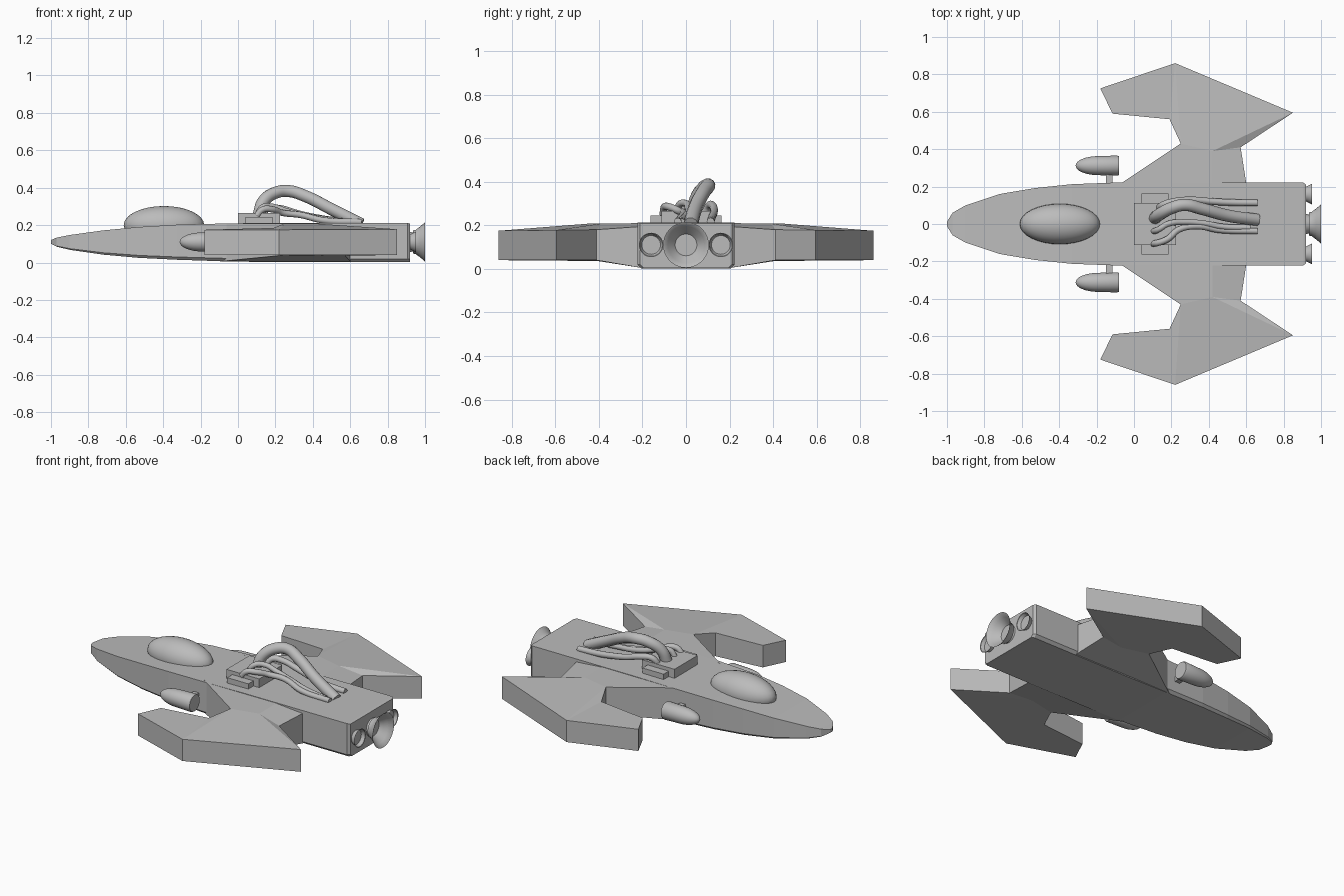
import bpy, bmesh, math
from mathutils import Vector

if "Cube" in bpy.data.objects:
    bpy.data.objects.remove(bpy.data.objects["Cube"])

grey = bpy.data.materials.new("hull grey")
grey.diffuse_color = (0.5, 0.5, 0.5, 1)
grey.use_nodes = True
grey.node_tree.nodes["Principled BSDF"].inputs["Base Color"].default_value = grey.diffuse_color


def finish(name, bm, smooth=None, mirror=False):
    bmesh.ops.remove_doubles(bm, verts=bm.verts, dist=1e-5)
    bmesh.ops.recalc_face_normals(bm, faces=bm.faces)
    me = bpy.data.meshes.new(name)
    bm.to_mesh(me)
    bm.free()
    ob = bpy.data.objects.new(name, me)
    bpy.context.collection.objects.link(ob)
    me.materials.append(grey)
    if smooth:
        bpy.ops.object.select_all(action='DESELECT')
        ob.select_set(True)
        bpy.context.view_layer.objects.active = ob
        bpy.ops.object.shade_smooth_by_angle(angle=math.radians(smooth))
    if mirror:
        m = ob.modifiers.new("mirror", 'MIRROR')
        m.use_axis = (False, True, False)
    return ob


def box(name, x0, x1, y0, y1, z0, z1, mirror=False):
    bm = bmesh.new()
    bmesh.ops.create_cube(bm, size=1)
    for v in bm.verts:
        v.co = Vector(((x0 + x1) / 2 + v.co.x * (x1 - x0),
                       (y0 + y1) / 2 + v.co.y * (y1 - y0),
                       (z0 + z1) / 2 + v.co.z * (z1 - z0)))
    return finish(name, bm, mirror=mirror)


def lathe_x(name, profile, y, z, mirror=False, n=32):
    """Turn a profile of (x, radius) about a line along x."""
    bm = bmesh.new()
    rings = [[bm.verts.new((x, y + r * math.cos(2 * math.pi * i / n),
                            z + r * math.sin(2 * math.pi * i / n)))
              for i in range(n)] for x, r in profile]
    for a, b in zip(rings, rings[1:]):
        for i in range(n):
            j = (i + 1) % n
            bm.faces.new((a[i], a[j], b[j], b[i]))
    return finish(name, bm, smooth=35, mirror=mirror)


def pipe(name, points, radius):
    cu = bpy.data.curves.new(name, 'CURVE')
    cu.dimensions = '3D'
    cu.bevel_depth = radius
    cu.bevel_resolution = 4
    cu.use_fill_caps = True
    cu.resolution_u = 8
    sp = cu.splines.new('BEZIER')
    sp.bezier_points.add(len(points) - 1)
    for p, co in zip(sp.bezier_points, points):
        p.co = co
        p.handle_left_type = p.handle_right_type = 'AUTO'
    ob = bpy.data.objects.new(name, cu)
    bpy.context.collection.objects.link(ob)
    cu.materials.append(grey)
    bpy.ops.object.select_all(action='DESELECT')
    ob.select_set(True)
    bpy.context.view_layer.objects.active = ob
    bpy.ops.object.convert(target='MESH')
    bpy.ops.object.shade_smooth_by_angle(angle=math.radians(40))


# Hull: flat-topped sections (x, half width, bottom, top) with a small lower chamfer
stations = [(-1.0, 0.012, 0.10, 0.12), (-0.97, 0.06, 0.085, 0.133),
            (-0.9, 0.10, 0.068, 0.147), (-0.72, 0.16, 0.042, 0.172),
            (-0.53, 0.192, 0.025, 0.19), (-0.33, 0.213, 0.015, 0.202),
            (-0.06, 0.223, 0.006, 0.209), (0.2, 0.223, 0.002, 0.212),
            (0.905, 0.222, 0.002, 0.212), (0.92, 0.21, 0.004, 0.208)]
bm = bmesh.new()
rings = []
for x, w, lo, hi in stations:
    c = (hi - lo) * 0.08
    rings.append([bm.verts.new((x, y, z)) for y, z in
                  ((-w, hi), (w, hi), (w, lo + c), (w - c, lo), (c - w, lo), (-w, lo + c))])
for a, b in zip(rings, rings[1:]):
    for i in range(6):
        j = (i + 1) % 6
        bm.faces.new((a[i], a[j], b[j], b[i]))
bm.faces.new(rings[0])
bm.faces.new(rings[-1])
finish("hull", bm)

# Wings: forked slabs (x, y, bottom, top)
pts = [(-0.095, 0.20, 0.006, 0.209), (0.25, 0.43, 0.04, 0.209), (0.19, 0.56, 0.04, 0.185),
       (-0.115, 0.59, 0.04, 0.177), (-0.18, 0.725, 0.04, 0.175), (0.22, 0.86, 0.04, 0.175),
       (0.85, 0.595, 0.04, 0.178), (0.57, 0.41, 0.04, 0.18), (0.603, 0.20, 0.004, 0.195),
       (0.42, 0.20, 0.004, 0.21), (0.42, 0.39, 0.036, 0.208)]
patches = [(0, 1, 10, 9), (9, 10, 7, 8), (1, 2, 5), (2, 3, 4, 5), (1, 5, 6, 10), (10, 6, 7)]
bm = bmesh.new()
low = [bm.verts.new((x, y, b)) for x, y, b, t in pts]
top = [bm.verts.new((x, y, t)) for x, y, b, t in pts]
for p in patches:
    bm.faces.new([top[i] for i in p])
    bm.faces.new([low[i] for i in reversed(p)])
for i in range(10):
    j = (i + 1) % 10
    bm.faces.new((low[i], low[j], top[j], top[i]))
finish("wings", bm, mirror=True)

# Canopy
bm = bmesh.new()
bmesh.ops.create_uvsphere(bm, u_segments=32, v_segments=16, radius=1)
for v in bm.verts:
    v.co = Vector((-0.396 + 0.215 * v.co.x, 0.108 * v.co.y, 0.2 + 0.102 * v.co.z))
finish("canopy", bm, smooth=40)

# Side pods on short pylons
nose = [(-0.19 - 0.122 * math.cos(t), 0.051 * math.sin(t))
        for t in [math.pi / 2 * k / 8 for k in range(9)]]
lathe_x("side_pods", nose + [(-0.09, 0.054), (-0.08, 0.05), (-0.08, 0)], 0.312, 0.11, mirror=True)
box("pod_pylons", -0.15, -0.115, 0.19, 0.28, 0.09, 0.13, mirror=True)

# Engine nozzles
lathe_x("main_nozzle", [(0.90, 0.06), (0.935, 0.05), (0.955, 0.066), (1.0, 0.105), (0.998, 0.1),
                        (0.95, 0.065), (0.935, 0.062), (0.935, 0)], 0, 0.11)
lathe_x("side_nozzles", [(0.90, 0.035), (0.925, 0.042), (0.952, 0.056), (0.95, 0.052),
                         (0.93, 0.043), (0.93, 0)], 0.16, 0.11, mirror=True)

# Engine block on the deck
box("engine_block", 0.0, 0.225, -0.113, 0.113, 0.19, 0.266)
box("engine_cross_block", 0.04, 0.185, -0.163, 0.163, 0.19, 0.244)

# Pipes from the block back to the deck
pipe("main_pipe", [(0.11, 0.03, 0.25), (0.135, 0.05, 0.325), (0.2, 0.085, 0.373),
                   (0.27, 0.102, 0.382), (0.36, 0.082, 0.355), (0.5, 0.045, 0.285),
                   (0.66, 0.022, 0.205)], 0.033)
pipe("right_pipe", [(0.10, -0.105, 0.25), (0.13, -0.10, 0.282), (0.18, -0.08, 0.285),
                    (0.24, -0.03, 0.265), (0.33, -0.012, 0.255), (0.46, -0.032, 0.225),
                    (0.66, -0.038, 0.217)], 0.017)
pipe("middle_pipe", [(0.10, -0.04, 0.25), (0.13, -0.03, 0.295), (0.18, 0.0, 0.3),
                     (0.26, 0.01, 0.275), (0.36, 0.005, 0.25), (0.48, -0.015, 0.23),
                     (0.62, -0.02, 0.215)], 0.016)
pipe("left_pipe", [(0.13, 0.085, 0.25), (0.16, 0.105, 0.29), (0.22, 0.122, 0.29),
                   (0.32, 0.128, 0.262), (0.42, 0.12, 0.24), (0.52, 0.115, 0.225),
                   (0.66, 0.113, 0.217)], 0.018)
